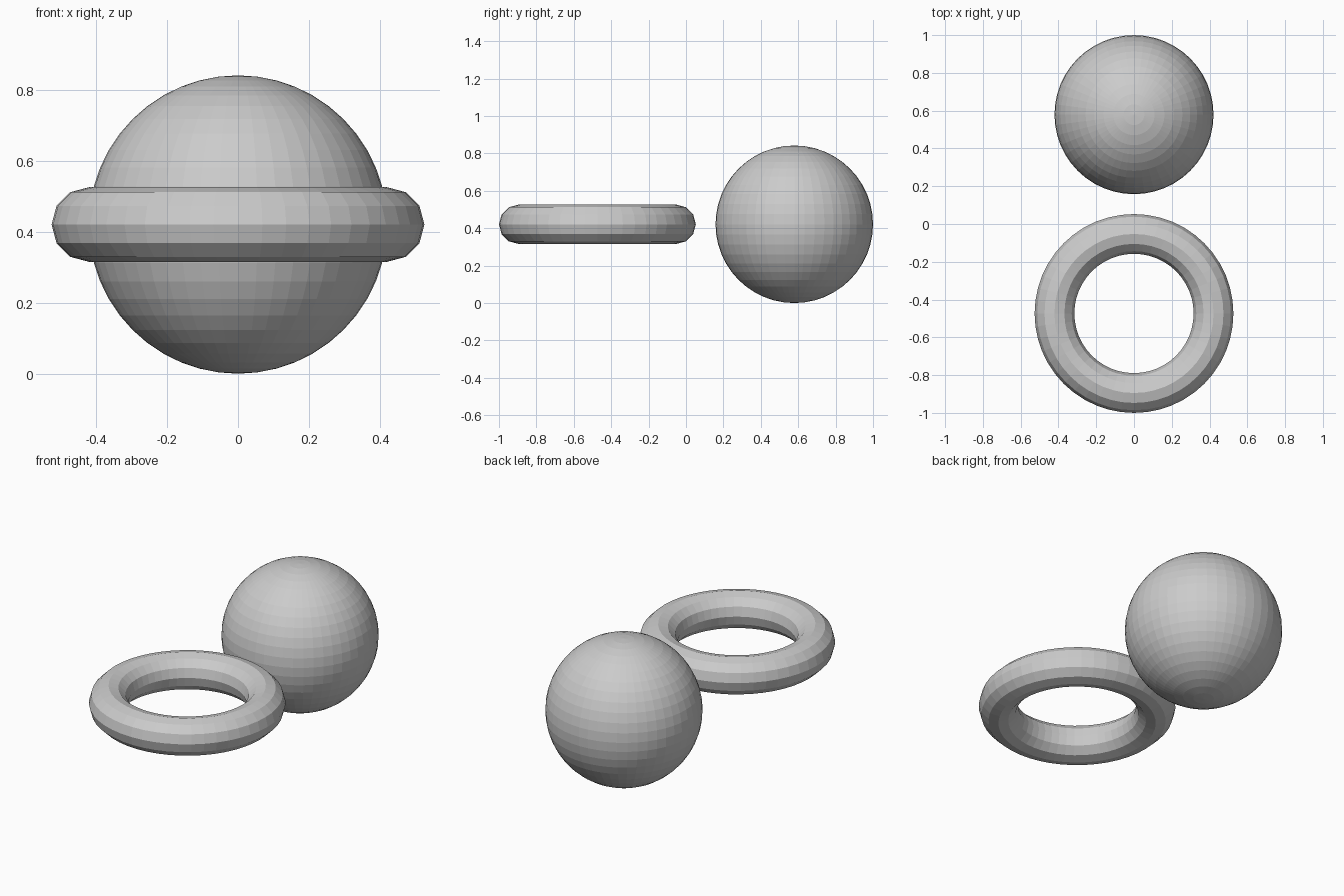
import bpy

if "Cube" in bpy.data.objects:
    bpy.data.objects.remove(bpy.data.objects["Cube"])

# Common unit: sphere radius = ring centreline radius
R = 2 / 4.75

# Ball at the back, resting on the ground
bpy.ops.mesh.primitive_uv_sphere_add(segments=48, ring_count=24, radius=R,
                                     location=(0, 1 - R, R))
bpy.context.object.name = "ball"

# Flat-lying ring at the front, level with the ball's centre
bpy.ops.mesh.primitive_torus_add(major_segments=48, minor_segments=12,
                                 major_radius=R, minor_radius=R / 4,
                                 location=(0, -1 + 1.25 * R, R))
bpy.context.object.name = "ring"
